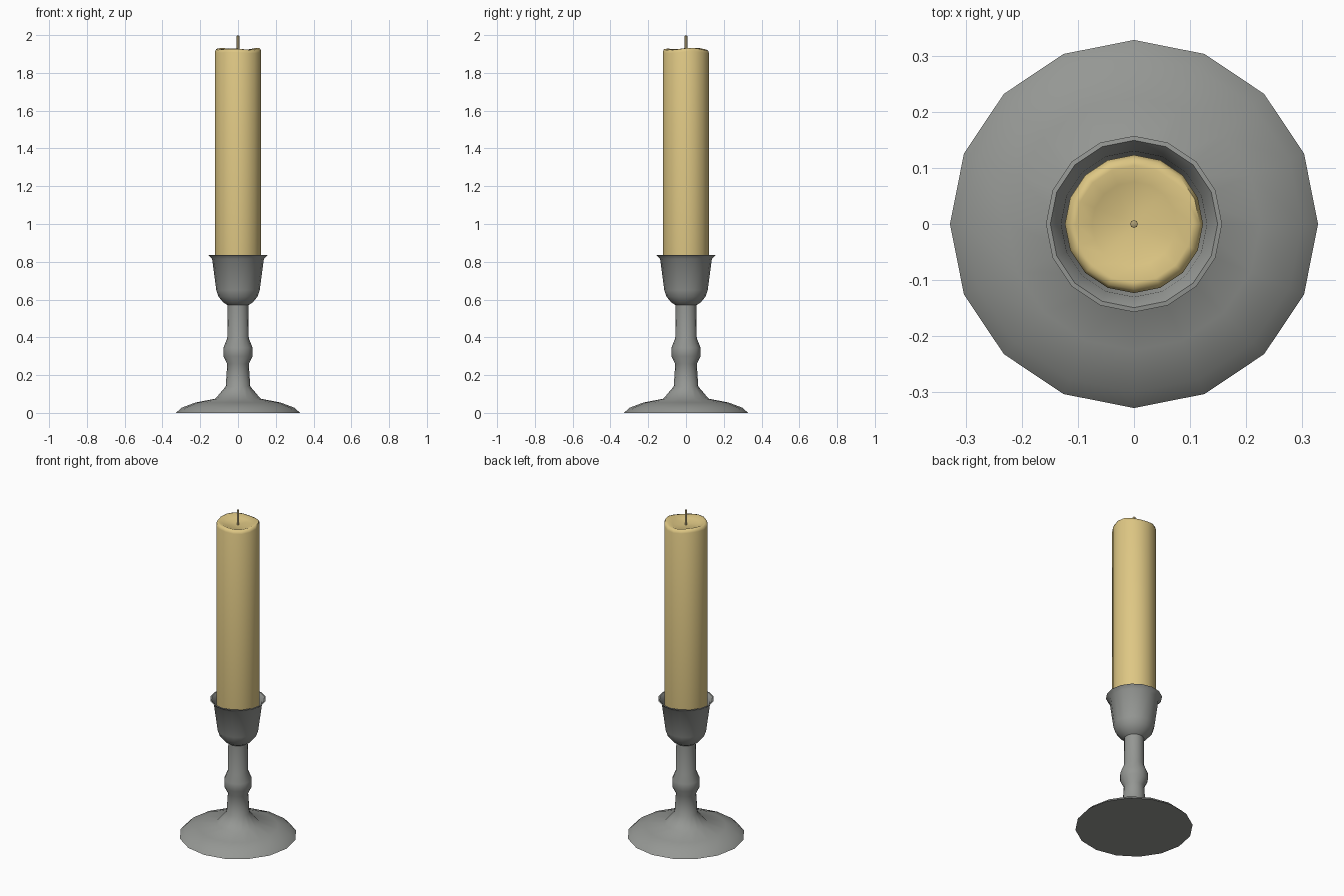
import bpy, bmesh, math

if "Cube" in bpy.data.objects:
    bpy.data.objects.remove(bpy.data.objects["Cube"])

def material(name, rgb):
    m = bpy.data.materials.new(name)
    m.diffuse_color = (*rgb, 1)
    m.use_nodes = True
    m.node_tree.nodes["Principled BSDF"].inputs["Base Color"].default_value = m.diffuse_color
    return m

pewter = material("pewter grey", (0.30, 0.31, 0.295))
wax = material("cream wax", (0.73, 0.57, 0.23))
wick_col = material("wick tan", (0.45, 0.36, 0.18))

def lathe(name, profile, mat, sides=16, wave=None, angle=50):
    """Revolve (radius, z) points; radius 0 gives a pole."""
    bm = bmesh.new()
    rings = []
    for i, (r, z) in enumerate(profile):
        if r == 0:
            rings.append([bm.verts.new((0, 0, z))] * sides)
            continue
        ring = []
        for k in range(sides):
            a = 2 * math.pi * k / sides
            dz = wave(i, a) if wave else 0
            ring.append(bm.verts.new((r * math.cos(a), r * math.sin(a), z + dz)))
        rings.append(ring)
    for lo, hi in zip(rings, rings[1:]):
        for k in range(sides):
            n = (k + 1) % sides
            quad = [lo[k], lo[n], hi[n], hi[k]]
            bm.faces.new(list(dict.fromkeys(quad)))
    bmesh.ops.recalc_face_normals(bm, faces=bm.faces)
    me = bpy.data.meshes.new(name)
    bm.to_mesh(me)
    bm.free()
    me.materials.append(mat)
    ob = bpy.data.objects.new(name, me)
    bpy.context.collection.objects.link(ob)
    bpy.ops.object.select_all(action='DESELECT')
    ob.select_set(True)
    bpy.context.view_layer.objects.active = ob
    bpy.ops.object.shade_smooth_by_angle(angle=math.radians(angle))
    return ob

# Holder: dished foot, knopped stem and open cup
lathe("candle_holder", [
    (0, 0), (0.328, 0), (0.30, 0.027), (0.225, 0.055), (0.12, 0.075),
    (0.065, 0.14), (0.057, 0.26), (0.077, 0.30), (0.077, 0.345),
    (0.057, 0.395), (0.055, 0.57), (0.078, 0.585), (0.103, 0.615),
    (0.115, 0.65), (0.137, 0.815), (0.157, 0.835),
    (0.149, 0.836), (0.130, 0.812), (0.109, 0.655), (0.08, 0.61), (0, 0.60)],
    pewter)

# Candle: melted, slightly uneven rim around a shallow dish
def melt(i, a):
    amount = {3: 0.004, 4: 0.005, 5: 0.004, 6: 0.003}.get(i, 0)
    return amount * (math.sin(3 * a + 0.6) + 0.6 * math.cos(2 * a))

lathe("candle", [
    (0, 0.64), (0.106, 0.64), (0.123, 0.78), (0.123, 1.908), (0.117, 1.924),
    (0.104, 1.927), (0.075, 1.914), (0.03, 1.909), (0, 1.905)],
    wax, wave=melt, angle=60)

# Wick
lathe("wick", [(0, 1.89), (0.007, 1.89), (0.007, 1.996), (0, 2.0)],
      wick_col, sides=8)
